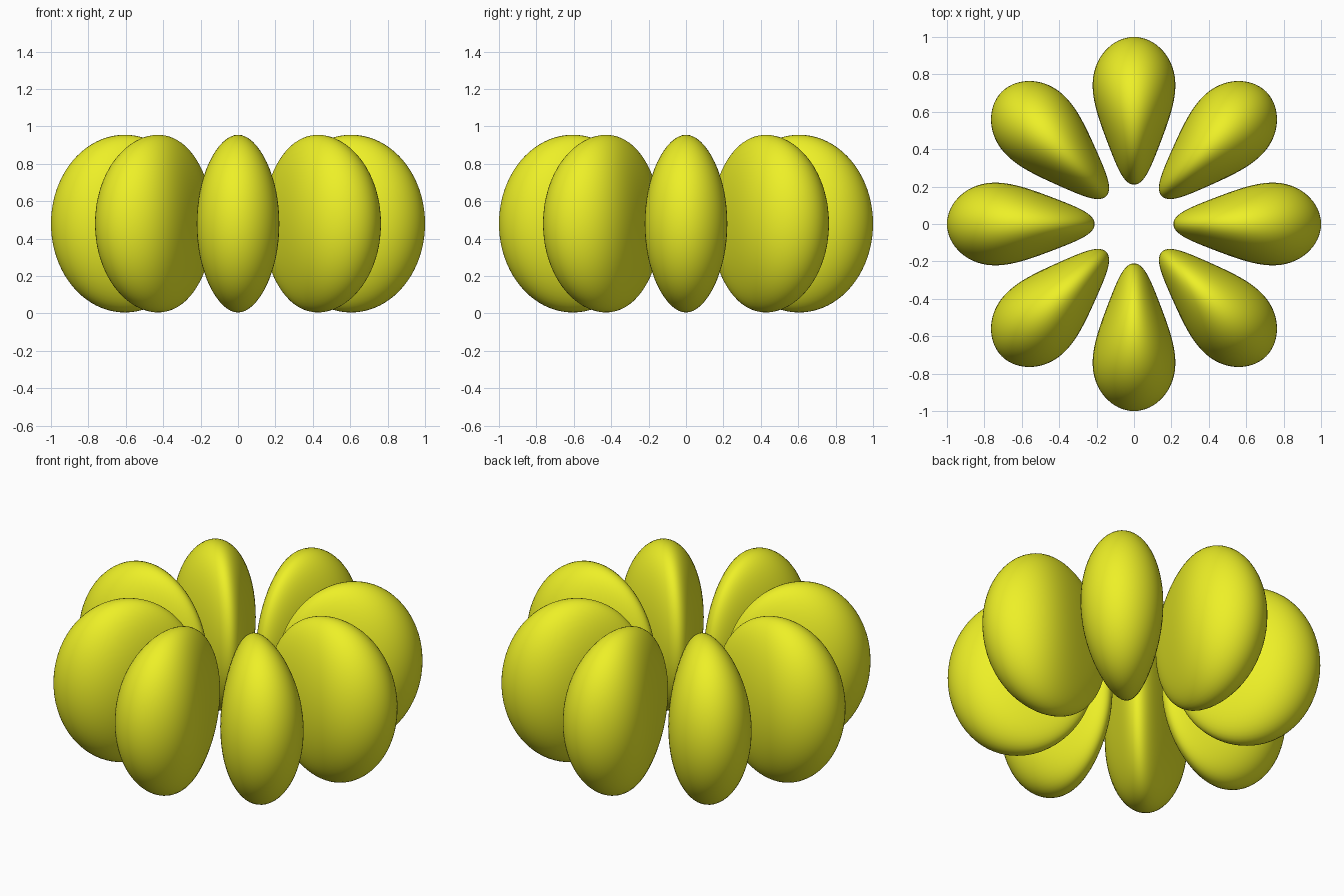
import bpy, bmesh, math
from mathutils import Matrix

if "Cube" in bpy.data.objects:
    bpy.data.objects.remove(bpy.data.objects["Cube"])

mat = bpy.data.materials.new("yellow")
mat.diffuse_color = (0.85, 0.87, 0.02, 1)
mat.use_nodes = True
mat.node_tree.nodes["Principled BSDF"].inputs["Base Color"].default_value = mat.diffuse_color

# One lobe: an ellipsoid whose thickness is pinched towards the centre
bm = bmesh.new()
bmesh.ops.create_uvsphere(bm, u_segments=64, v_segments=40, radius=1,
                          matrix=Matrix.Rotation(math.pi / 2, 4, 'Y'))
for v in bm.verts:
    u, w, h = v.co
    thickness = 0.20 + 0.068 * math.sin(1.6 * u)
    v.co = (0.605 + 0.395 * u, w * thickness, 0.48 + 0.475 * h)
for f in bm.faces:
    f.smooth = True
mesh = bpy.data.meshes.new("lobe")
bm.to_mesh(mesh)
bm.free()
mesh.materials.append(mat)

# Ring of eight lobes
for i in range(8):
    lobe = bpy.data.objects.new(f"lobe_{i + 1}", mesh)
    lobe.rotation_euler.z = i * math.pi / 4
    bpy.context.collection.objects.link(lobe)
